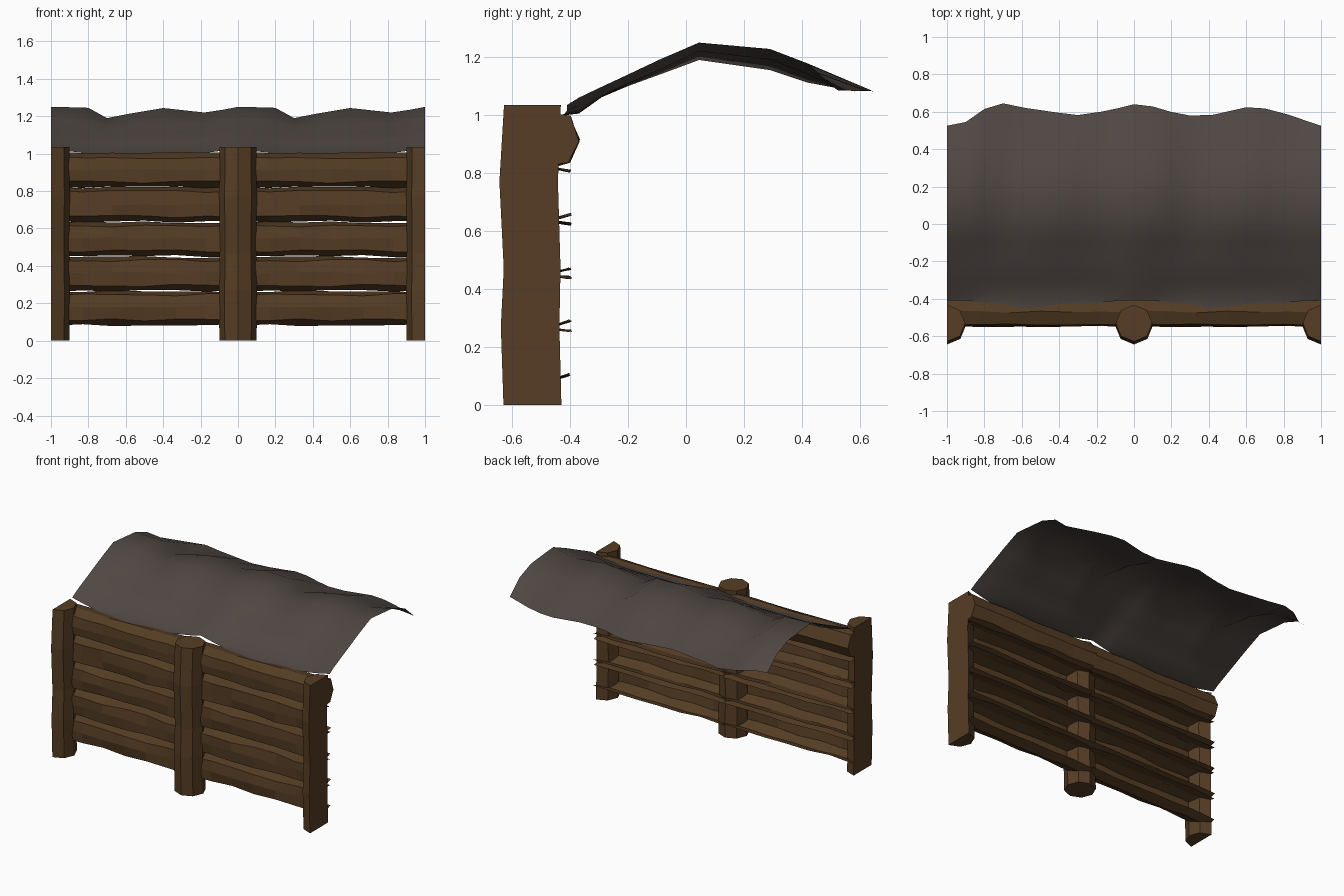
import bpy, bmesh, math, random

if "Cube" in bpy.data.objects:
    bpy.data.objects.remove(bpy.data.objects["Cube"])
random.seed(4)


def material(name, rgb):
    m = bpy.data.materials.new(name)
    m.diffuse_color = (*rgb, 1)
    m.use_nodes = True
    m.node_tree.nodes["Principled BSDF"].inputs["Base Color"].default_value = m.diffuse_color
    return m


wood = material("brown wood", (0.092, 0.047, 0.018))
canvas = material("dark grey canvas", (0.079, 0.063, 0.055))


def skin(name, rings, mat, closed=True, caps=True, smooth=False):
    """Join a list of point rings into one surface."""
    bm = bmesh.new()
    vs = [[bm.verts.new(p) for p in r] for r in rings]
    n = len(vs[0])
    for a, b in zip(vs, vs[1:]):
        for i in range(n if closed else n - 1):
            j = (i + 1) % n
            bm.faces.new((a[i], a[j], b[j], b[i]))
    if caps:
        bm.faces.new(vs[0])
        bm.faces.new(vs[-1])
    bmesh.ops.recalc_face_normals(bm, faces=bm.faces)
    me = bpy.data.meshes.new(name)
    bm.to_mesh(me)
    bm.free()
    me.materials.append(mat)
    for p in me.polygons:
        p.use_smooth = smooth
    ob = bpy.data.objects.new(name, me)
    bpy.context.collection.objects.link(ob)
    return ob


def outward(ob):
    """Turn an open board shell so that its faces look away from its axis."""
    me = ob.data
    front = min(me.polygons, key=lambda p: p.center.y)
    if front.normal.y > 0:
        me.flip_normals()


# Posts: octagonal, slightly crooked; the end posts are cut in half
levels = [(0, 0.100, -0.530), (0.27, 0.101, -0.538), (0.47, 0.098, -0.531),
          (0.77, 0.101, -0.543), (1.035, 0.098, -0.530)]


def post(name, x, start, count):
    rings = []
    for z, r, y in levels:
        rings.append([(x + r * math.cos(math.radians(start + 45 * k)),
                       y + r * math.sin(math.radians(start + 45 * k)), z)
                      for k in range(count)])
    skin(name, rings, wood)


post("left_post", -1, -90, 5)
post("middle_post", 0, -90, 8)
post("right_post", 1, 90, 5)

# Boards: hollow half-logs open at the back, the top one a full log
profile = [(-0.40, -0.075), (-0.47, -0.095), (-0.54, -0.067), (-0.546, 0.0),
           (-0.54, 0.066), (-0.47, 0.087), (-0.40, 0.077)]
stations = [0, 0.17, 0.33, 0.5, 0.67, 0.83, 1]
for i in range(5):
    top = i == 4
    pts = profile + [(-0.37, 0.0)] if top else profile
    wob = [[(random.uniform(-0.006, 0.006), random.uniform(-0.007, 0.007)) for _ in pts]
           for _ in stations]
    for side, x0 in (("left", -1), ("right", 0)):
        rings = [[(x0 + u, y + w[0], 0.179 + 0.184 * i + z + w[1])
                  for (y, z), w in zip(pts, ws)] for u, ws in zip(stations, wob)]
        ob = skin(f"{side}_{'top_log' if top else 'board_%d' % (i + 1)}",
                  rings, wood, closed=top, caps=top)
        outward(ob)

# Canvas roof: rows from front to back, sagging between the posts
phase = [0, 0.1, 0.2, 0.3, 0.42, 0.6, 0.7, 0.82, 0.92]
sag_front = [0, 0.6, 0.95, 1, 1, 1, 0.95, 0.85, 0.5]
sag_ridge = [0, 0.03, 0.08, 1, 0.6, 0.1, 0.28, 0.5, 0.25]
edge = [-0.41, -0.41, -0.42, -0.43, -0.455, -0.455, -0.43, -0.42, -0.41]
back_edge = [(-1, .525), (-.9, .545), (-.85, .6), (-.7, .645), (-.53, .61), (-.28, .58),
             (-.1, .615), (0, .64), (.13, .625), (.25, .58), (.4, .58), (.52, .6),
             (.62, .63), (.75, .61), (1, .525)]
# y, height at the posts, height at the deepest sag, share of ridge pattern
rows = [(None, 1.035, 0.998, 0), (-0.37, 1.06, 1.005, 0), (-0.29, 1.098, 1.062, 0),
        (-0.20, 1.14, 1.10, 0.2), (-0.09, 1.192, 1.14, 0.5), (0.045, 1.25, 1.19, 1),
        (0.29, 1.228, 1.155, 1), (0.42, 1.178, 1.112, 0.8), (1, 1.085, 1.082, 1)]


def lookup(x):
    for (a, ya), (b, yb) in zip(back_edge, back_edge[1:]):
        if a <= x <= b:
            return ya + (yb - ya) * (x - a) / (b - a)
    return back_edge[-1][1]


columns = [(x0 + u, k) for x0 in (-1, 0) for k, u in enumerate(phase)] + [(1, 0)]
rings = []
for y, hi, lo, share in rows:
    ring = []
    for x, k in columns:
        s = sag_front[k] * (1 - share) + sag_ridge[k] * share
        yy = edge[k] if y is None else lookup(x) if y == 1 else y
        ring.append((x, yy, hi - (hi - lo) * s))
    rings.append(ring)
roof = skin("canvas_roof", rings, canvas, closed=False, caps=False, smooth=True)
if sum(p.normal.z for p in roof.data.polygons) < 0:
    roof.data.flip_normals()
